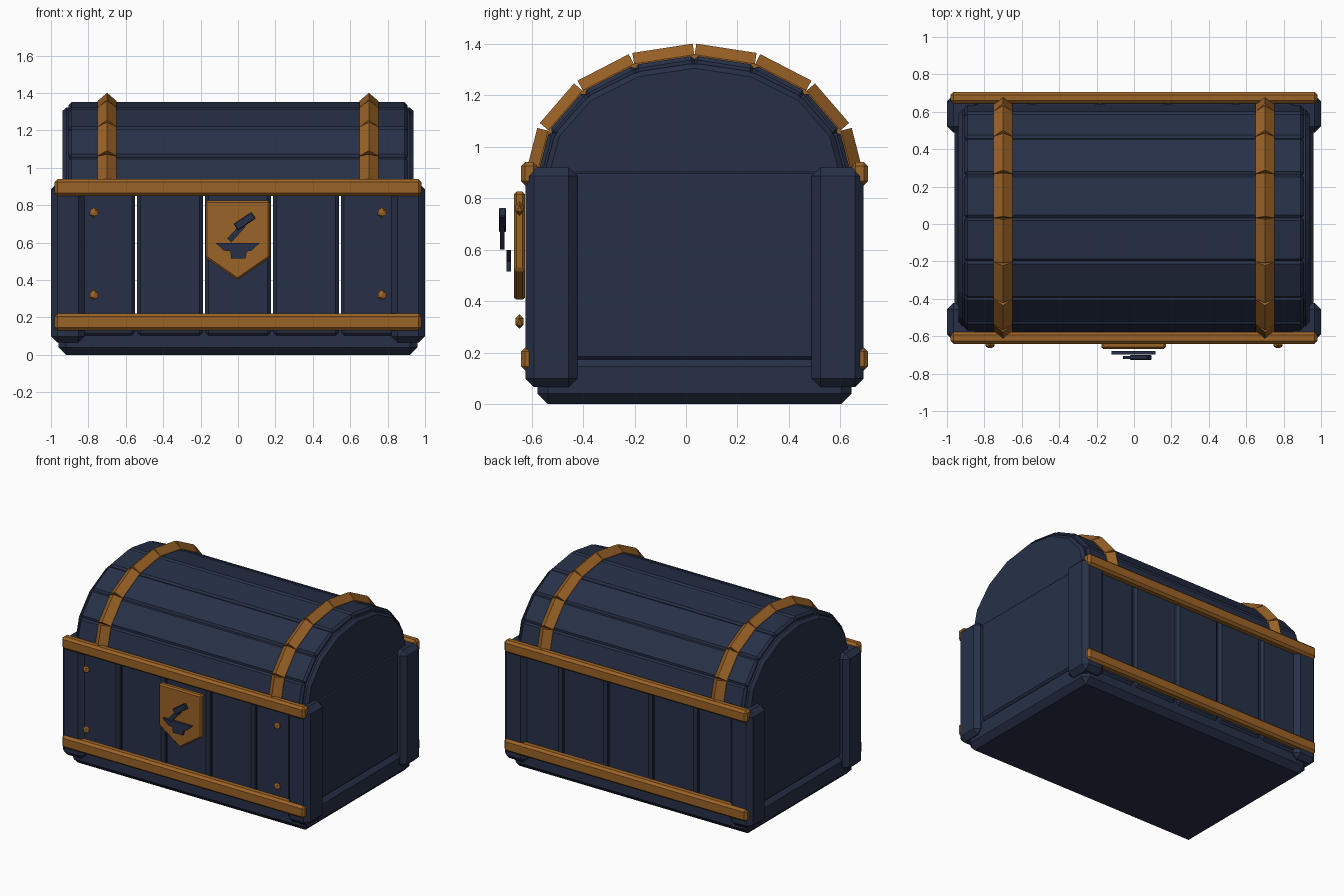
import bpy, bmesh, math
from mathutils import Matrix, Vector

if "Cube" in bpy.data.objects:
    bpy.data.objects.remove(bpy.data.objects["Cube"])

C = 0.033  # y centre of the chest body


def material(name, rgb):
    m = bpy.data.materials.new(name)
    m.diffuse_color = (*rgb, 1)
    m.use_nodes = True
    m.node_tree.nodes["Principled BSDF"].inputs["Base Color"].default_value = m.diffuse_color
    return m


NAVY = material("navy wood", (0.020, 0.030, 0.064))
BRONZE = material("bronze", (0.33, 0.125, 0.020))


def finish(name, bm, mat, bevel=0.0):
    if bevel:
        bmesh.ops.bevel(bm, geom=bm.edges[:], offset=bevel, segments=1,
                        affect='EDGES', clamp_overlap=True)
    bmesh.ops.recalc_face_normals(bm, faces=bm.faces[:])
    me = bpy.data.meshes.new(name)
    bm.to_mesh(me)
    bm.free()
    me.materials.append(mat)
    ob = bpy.data.objects.new(name, me)
    bpy.context.collection.objects.link(ob)
    return ob


def box(name, lo, hi, mat, bevel=0.0):
    lo, hi = Vector(lo), Vector(hi)
    bm = bmesh.new()
    bmesh.ops.create_cube(bm, size=1)
    bmesh.ops.scale(bm, vec=hi - lo, verts=bm.verts)
    bmesh.ops.translate(bm, vec=(lo + hi) / 2, verts=bm.verts)
    return finish(name, bm, mat, bevel)


def prism(name, pts, axis, a, b, mat, bevel=0.0):
    """Extrude an outline: axis 'x' takes (y, z) points, axis 'y' takes (x, z)."""
    bm = bmesh.new()
    put = (lambda p, t: (t, p[0], p[1])) if axis == 'x' else (lambda p, t: (p[0], t, p[1]))
    f = bm.faces.new([bm.verts.new(put(p, a)) for p in pts])
    ext = bmesh.ops.extrude_face_region(bm, geom=[f])
    d = Vector(put((0, 0), b - a))
    bmesh.ops.translate(bm, vec=d, verts=[v for v in ext['geom'] if isinstance(v, bmesh.types.BMVert)])
    return finish(name, bm, mat, bevel)


def turned_rect(cx, cz, length, width, deg):
    r = Matrix.Rotation(math.radians(deg), 2)
    return [tuple(r @ Vector((sx * length / 2, sz * width / 2)) + Vector((cx, cz)))
            for sx, sz in ((-1, -1), (1, -1), (1, 1), (-1, 1))]


# Base
box("base", (-0.96, C - 0.61, 0), (0.96, C + 0.61, 0.185), NAVY, 0.04)

# Front and back wall planks with open gaps
for side, s in (("front", -1), ("back", 1)):
    for i in range(5):
        x = (i - 2) * 0.363
        y0, y1 = sorted((C + s * 0.56, C + s * 0.625))
        box(f"{side}_plank", (x - 0.176, y0, 0.1), (x + 0.176, y1, 0.9), NAVY, 0.018)
    # Horizontal bands
    for z in (0.13, 0.85):
        y0, y1 = sorted((C + s * 0.61, C + s * 0.674))
        box(f"{side}_band", (-0.98, y0, z), (0.98, y1, z + 0.09), BRONZE, 0.016)

# Side panels and corner posts
for s in (-1, 1):
    x0, x1 = sorted((s * 0.88, s * 0.945))
    box("side_panel", (x0, C - 0.56, 0.17), (x1, C + 0.56, 0.91), NAVY, 0.015)
    for t in (-1, 1):
        x0, x1 = sorted((s * 0.82, s))
        y0, y1 = sorted((C + t * 0.455, C + t * 0.657))
        box("corner_post", (x0, y0, 0.065), (x1, y1, 0.92), NAVY, 0.034)


# Domed lid
def arc(a, b, n=8):
    return [Vector((C - a * math.cos(math.pi * i / n), 0.88 + b * math.sin(math.pi * i / n)))
            for i in range(n + 1)]


rim = arc(0.612, 0.474)
for p, q in zip(rim, rim[1:]):
    mid, d = (p + q) / 2, (q - p)
    half, t = d.length / 2, d.normalized()
    n = Vector((-t.y, t.x))

    # Local frame: x along the chest, y along the chord, z outwards
    frame = Matrix(((1, 0, 0, 0), (0, t.x, n.x, mid.x), (0, t.y, n.y, mid.y), (0, 0, 0, 1)))
    plank = box("lid_plank", (-0.905, -half, -0.06), (0.905, half, 0), NAVY, 0.015)
    plank.data.transform(frame)

    # Ridged straps, one straight piece for each lid plank
    for sx in (-0.7, 0.7):
        bm = bmesh.new()
        prof = [(-0.05, -0.02), (0.05, -0.02), (0.05, 0.004), (0, 0.047), (-0.05, 0.004)]
        f = bm.faces.new([bm.verts.new((sx + x, -half, z)) for x, z in prof])
        ext = bmesh.ops.extrude_face_region(bm, geom=[f])
        bmesh.ops.translate(bm, vec=(0, 2 * half, 0),
                            verts=[v for v in ext['geom'] if isinstance(v, bmesh.types.BMVert)])
        bm.transform(frame)
        finish("lid_strap", bm, BRONZE)

# Lid end caps
for s in (-1, 1):
    prism("lid_end", [tuple(p) for p in arc(0.588, 0.445)], 'x', s * 0.86, s * 0.938, NAVY, 0.02)

# Front studs
for x in (-0.77, 0.77):
    for z in (0.32, 0.76):
        bm = bmesh.new()
        bmesh.ops.create_icosphere(bm, subdivisions=1, radius=0.028)
        bmesh.ops.scale(bm, vec=(1, 0.65, 1), verts=bm.verts)
        bmesh.ops.translate(bm, vec=(x, -0.647, z), verts=bm.verts)
        finish("stud", bm, BRONZE)

# Shield plate with hammer and anvil
prism("shield_plate", [(-0.175, 0.825), (0.17, 0.825), (0.17, 0.52), (-0.003, 0.4), (-0.175, 0.52)],
      'y', -0.668, -0.625, BRONZE, 0.01)
prism("anvil", [(-0.12, 0.598), (0.116, 0.598), (0.07, 0.556), (0.047, 0.553), (0.04, 0.514),
                (-0.037, 0.514), (-0.04, 0.553), (-0.075, 0.558)], 'y', -0.698, -0.68, NAVY)
prism("hammer_head", turned_rect(0.036, 0.715, 0.115, 0.042, 34), 'y', -0.727, -0.7, NAVY, 0.004)
prism("hammer_handle", turned_rect(-0.008, 0.654, 0.115, 0.03, 48), 'y', -0.722, -0.705, NAVY)
